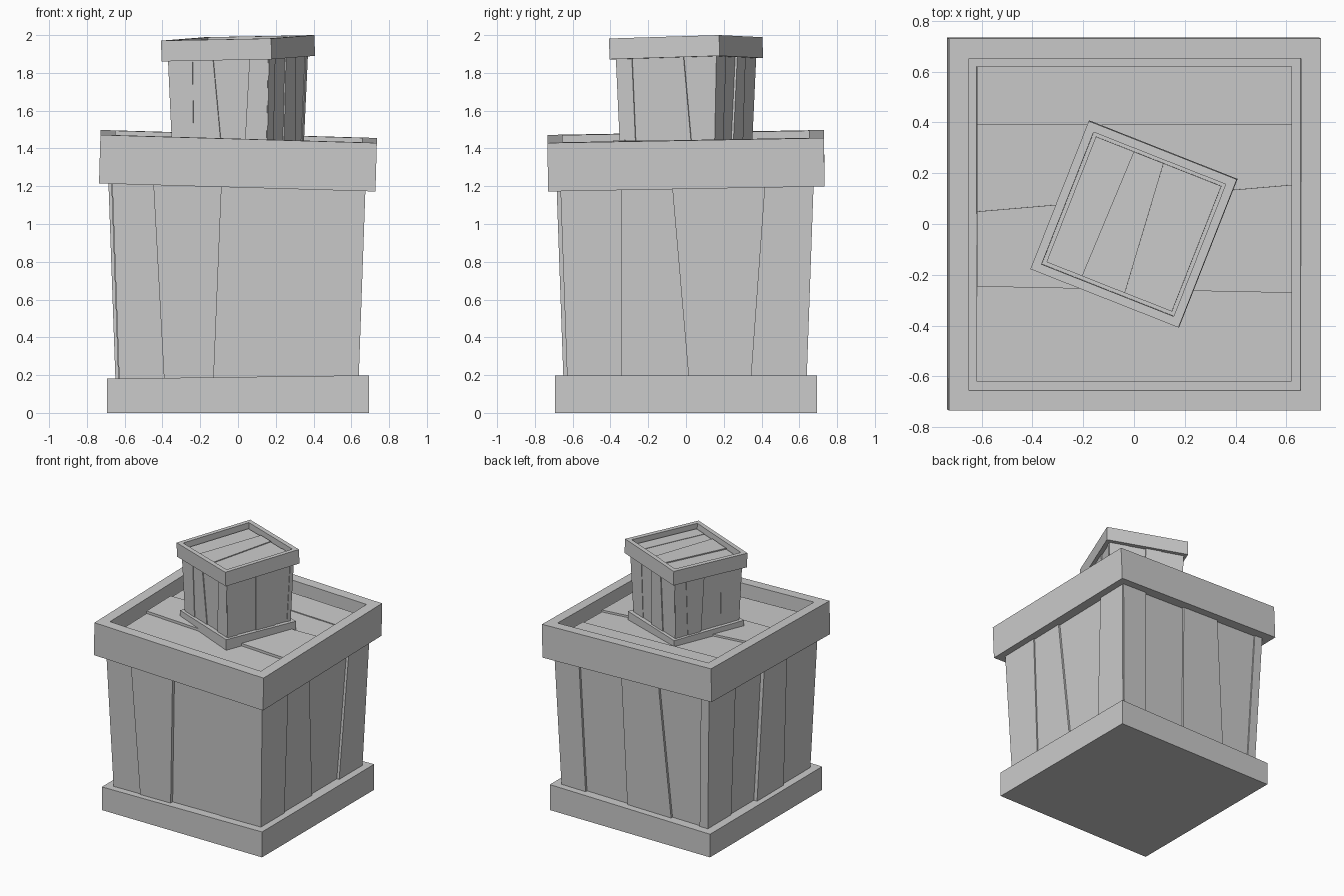
import bpy, bmesh
from math import pi
from mathutils import Matrix, Vector

if "Cube" in bpy.data.objects:
    bpy.data.objects.remove(bpy.data.objects["Cube"])

# Per wall: joint positions at the bottom, at the top, and how far each plank stands out
WALLS = {
    "front": ([-.39, -.13, .28], [-.45, -.085, .245], [.01, .02, -.005, 0]),
    "right": ([-.34, .02, .34], [-.34, -.075, .42], [.01, 0, -.015, .005]),
    "back": ([-.42, -.06, .32], [-.455, -.09, .23], [.01, -.008, .008, -.01]),
    "left": ([-.34, -.05, .28], [-.335, -.01, .27], [0, -.008, .02, .005]),
}
# Lid joints at the left and right ends, and plank heights
LID = ([-.245, .05, .39], [-.27, .155, .39], [0, .02, .005, .012])
LOW, HIGH = .628, .667          # wall half-widths, flaring upwards
Z0, Z1 = .15, 1.25


def finish(name, bm, matrix):
    bmesh.ops.recalc_face_normals(bm, faces=bm.faces)
    bm.transform(matrix)
    mesh = bpy.data.meshes.new(name)
    bm.to_mesh(mesh)
    bm.free()
    obj = bpy.data.objects.new(name, mesh)
    bpy.context.collection.objects.link(obj)


def prism(bm, ring_a, ring_b):
    """Closed solid between two four-point rings."""
    a = [bm.verts.new(p) for p in ring_a]
    b = [bm.verts.new(p) for p in ring_b]
    bm.faces.new(a)
    bm.faces.new(b)
    for i in range(4):
        j = (i + 1) % 4
        bm.faces.new((a[i], a[j], b[j], b[i]))


def ring(x0, x1, y0, y1, z):
    return [(x0, y0, z), (x1, y0, z), (x1, y1, z), (x0, y1, z)]


def crate(name, matrix):
    # base block with a slightly sloping top
    bm = bmesh.new()
    h = .693
    top = [(x, y, .19 + .013 * x) for x, y, _ in ring(-h, h, -h, h, 0)]
    prism(bm, ring(-h, h, -h, h, 0), top)
    finish(name + "_base", bm, matrix)

    # four walls of uneven planks
    for k, (side, (low, high, out)) in enumerate(WALLS.items()):
        bm = bmesh.new()
        lo, hi = [-LOW, *low, LOW], [-HIGH, *high, HIGH]
        for i, d in enumerate(out):
            prism(bm, ring(lo[i], lo[i + 1], -LOW - d, -LOW + .07, Z0),
                  ring(hi[i], hi[i + 1], -HIGH - d, -HIGH + .07, Z1))
        finish(f"{name}_{side}_planks", bm, matrix @ Matrix.Rotation(k * pi / 2, 4, 'Z'))

    # tilted rim: a block with a recess in its top
    tilt = (matrix @ Matrix.Translation((0, 0, 1.335))
            @ Matrix.Rotation(.029, 4, 'Y') @ Matrix.Rotation(.018, 4, 'X'))
    bm = bmesh.new()
    bmesh.ops.create_cube(bm, size=1, matrix=Matrix.Diagonal((1.464, 1.464, .257, 1)))
    lid = max(bm.faces, key=lambda f: f.calc_center_median().z)
    bmesh.ops.inset_region(bm, faces=[lid], thickness=.112)
    ext = bmesh.ops.extrude_face_region(bm, geom=[lid])
    verts = [v for v in ext["geom"] if isinstance(v, bmesh.types.BMVert)]
    bmesh.ops.translate(bm, verts=verts, vec=Vector((0, 0, -.12)))
    if lid.is_valid:
        bmesh.ops.delete(bm, geom=[lid], context='FACES_ONLY')
    finish(name + "_rim", bm, tilt)

    # lid planks inside the recess
    bm = bmesh.new()
    left, right, rise = LID
    e = .62
    l, r = [-e, *left, e], [-e, *right, e]
    for i, d in enumerate(rise):
        corners = [(-e, l[i]), (e, r[i]), (e, r[i + 1]), (-e, l[i + 1])]
        prism(bm, [(x, y, 0) for x, y in corners], [(x, y, .038 + d) for x, y in corners])
    finish(name + "_lid_planks", bm, tilt)


crate("large_crate", Matrix.Identity(4))
crate("small_crate", Matrix.Translation((0, 0, 1.359))
      @ Matrix.Rotation(-111.5 * pi / 180, 4, 'Z') @ Matrix.Scale(.428, 4))
